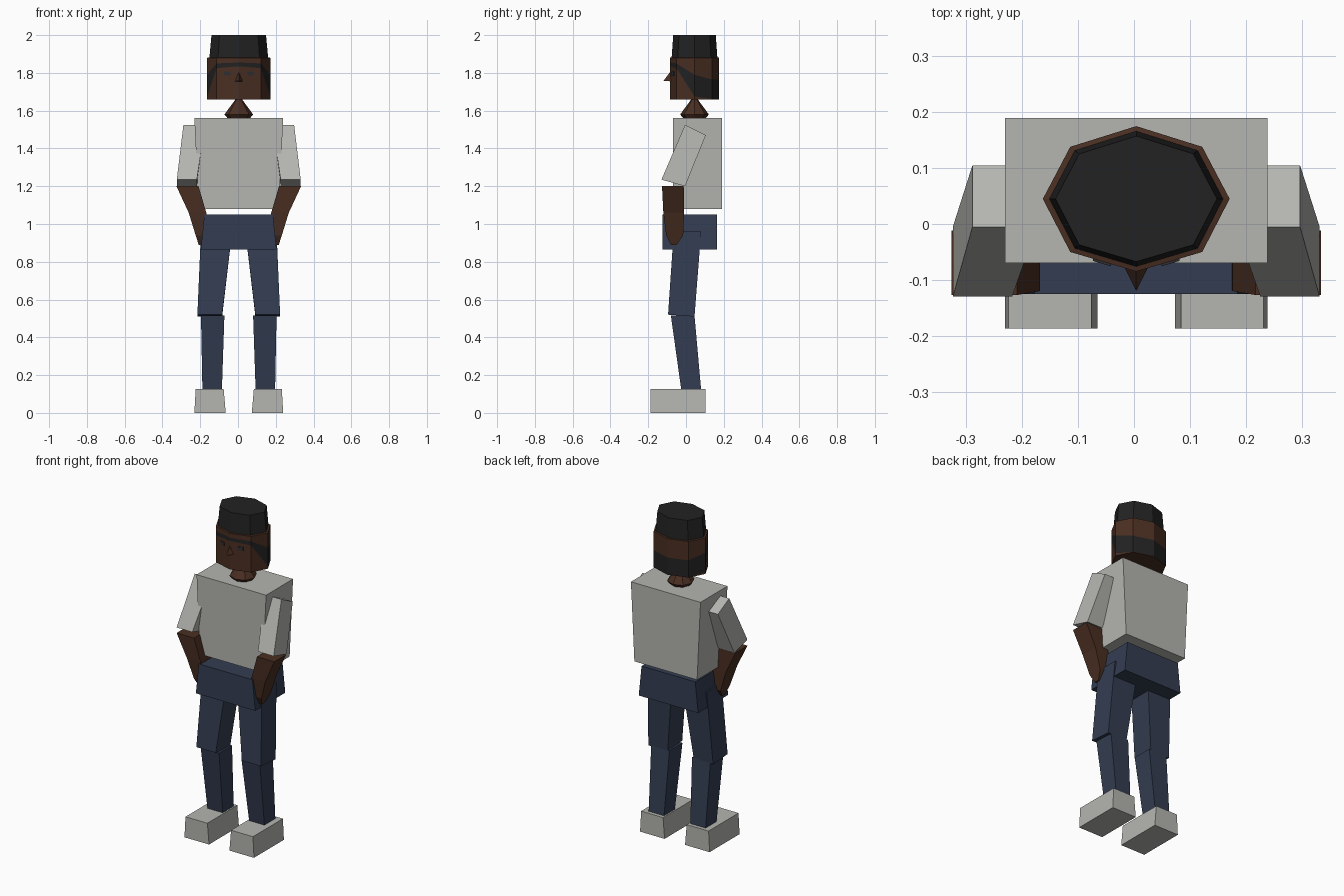
import bpy, bmesh
from mathutils import Vector

cube = bpy.data.objects.get("Cube")
if cube:
    bpy.data.objects.remove(cube, do_unlink=True)

MID = 0.004  # mirror line of the figure


def material(name, r, g, b):
    m = bpy.data.materials.new(name)
    m.use_nodes = True
    m.diffuse_color = (r, g, b, 1)
    shader = next(n for n in m.node_tree.nodes if n.type == 'BSDF_PRINCIPLED')
    shader.inputs["Base Color"].default_value = (r, g, b, 1)
    shader.inputs["Roughness"].default_value = 0.9
    return m


GREY = material("light grey", 0.46, 0.46, 0.435)
NAVY = material("navy cloth", 0.033, 0.046, 0.083)
SKIN = material("brown skin", 0.068, 0.028, 0.016)
HAIR = material("black hair", 0.016, 0.016, 0.016)
EYE = material("dark slate eye", 0.028, 0.028, 0.032)


def loft(name, rings, mats, layers=None):
    """Join rings of points into a closed solid; layers gives material slots
    for the bottom cap, each band, then the top cap."""
    bm = bmesh.new()
    vs = [[bm.verts.new(p) for p in ring] for ring in rings]
    n = len(vs[0])
    layers = layers or [0] * (len(rings) + 1)
    bm.faces.new(vs[0]).material_index = layers[0]
    for k, (a, b) in enumerate(zip(vs, vs[1:])):
        for i in range(n):
            j = (i + 1) % n
            f = bm.faces.new((a[i], a[j], b[j], b[i]))
            f.material_index = layers[k + 1]
    bm.faces.new(vs[-1]).material_index = layers[-1]
    bmesh.ops.recalc_face_normals(bm, faces=bm.faces)
    mesh = bpy.data.meshes.new(name)
    bm.to_mesh(mesh)
    bm.free()
    for m in mats:
        mesh.materials.append(m)
    ob = bpy.data.objects.new(name, mesh)
    bpy.context.collection.objects.link(ob)
    return ob


def rect(x0, x1, y0, y1, z_front, z_back=None):
    zb = z_front if z_back is None else z_back
    return [(x0, y0, z_front), (x1, y0, z_front), (x1, y1, zb), (x0, y1, zb)]


def pair(name, rings, mat):
    """Build a left part and its mirrored right twin."""
    for side, s in (("left", 1), ("right", -1)):
        loft(f"{side}_{name}",
             [[(MID + s * x, y, z) for x, y, z in r] for r in rings], [mat])


# Torso and hips
loft("shirt_torso", [rect(-0.208, 0.216, -0.07, 0.19, 1.08),
                     rect(-0.231, 0.239, -0.07, 0.19, 1.56)], [GREY])
loft("hips", [rect(-0.197, 0.204, -0.125, 0.165, 0.865),
              rect(-0.178, 0.185, -0.125, 0.165, 1.05)], [NAVY])

# Legs and shoes
pair("thigh", [rect(0.088, 0.219, -0.095, 0.045, 0.52, 0.51),
               rect(0.035, 0.2, -0.065, 0.08, 0.96)], NAVY)
pair("shin", [rect(0.09, 0.192, -0.022, 0.082, 0.10),
              rect(0.076, 0.2, -0.08, 0.045, 0.515)], NAVY)
pair("shoe", [rect(0.069, 0.235, -0.187, 0.102, 0),
              rect(0.08, 0.228, -0.187, 0.102, 0.127)], GREY)

# Arms
pair("sleeve", [rect(0.222, 0.328, -0.13, -0.005, 1.235, 1.2),
                rect(0.178, 0.293, -0.005, 0.105, 1.525, 1.47)], GREY)
pair("forearm", [rect(0.19, 0.212, -0.08, -0.05, 0.89),
                 rect(0.168, 0.228, -0.105, -0.015, 0.94),
                 rect(0.172, 0.265, -0.12, -0.01, 1.06),
                 rect(0.213, 0.33, -0.127, -0.012, 1.2)], SKIN)

# Octagonal outline, starting at the front point and going round
OUTLINE = [(0, -0.13), (0.118, -0.095), (0.167, 0), (0.118, 0.093),
           (0, 0.13), (-0.118, 0.093), (-0.167, 0), (-0.118, -0.095)]


def octagon(scale, heights):
    """heights: front, front corner, side, back corner, back (mirrored)."""
    h = list(heights) + list(heights[3:0:-1])
    return [(MID + x * scale, 0.045 + y * scale, z)
            for (x, y), z in zip(OUTLINE, h)]


# Head: face, sideburns and back hair, skin band, cap of hair
loft("head", [octagon(1, [1.66] * 5),
              octagon(1, [1.835, 1.825, 1.675, 1.662, 1.662]),
              octagon(1, [1.855, 1.85, 1.79, 1.765, 1.765]),
              octagon(1, [1.88] * 5),
              octagon(0.93, [1.882] * 5),
              octagon(0.865, [2.0] * 5)],
     [SKIN, HAIR], [0, 0, 1, 0, 0, 1, 1])

# Neck: flared collar tapering up into the head
neck = []
for r, z in ((0.055, 1.555), (0.076, 1.58), (0.006, 1.675)):
    neck.append([(MID + x / 0.167 * r, 0.045 + y / 0.13 * r, z)
                 for x, y in OUTLINE])
loft("neck", neck, [SKIN])

# Nose: small wedge with its tip at the bottom front
tip = Vector((MID, -0.12, 1.757))
base = [Vector((MID - 0.025, -0.07, 1.755)), Vector((MID + 0.025, -0.07, 1.755)),
        Vector((MID, -0.08, 1.81))]
loft("nose", [base, [tip.lerp(p, 0.02) for p in base]], [SKIN])

# Eyes: thin plates lying on the slanted front faces
slope = 0.035 / 0.118
eye = []
for lift in (0.001, -0.004):
    eye.append([(x, -0.085 + x * slope + lift, z)
                for x, z in ((0.045, 1.787), (0.077, 1.787),
                             (0.077, 1.808), (0.045, 1.808))])
pair("eye", eye, EYE)
